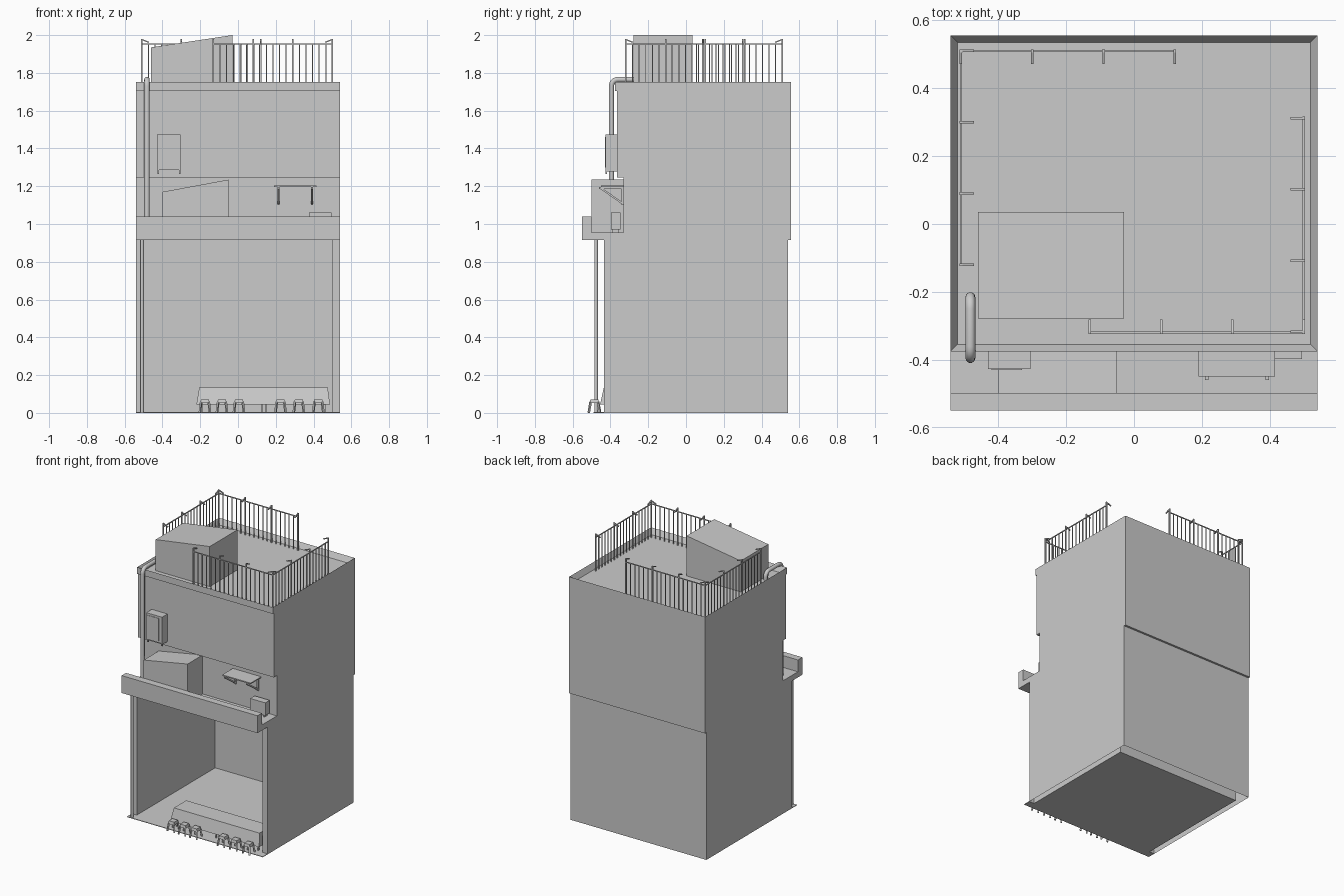
import bpy, bmesh, math
from mathutils import Vector, Matrix

if "Cube" in bpy.data.objects:
    bpy.data.objects.remove(bpy.data.objects["Cube"])


def finish(bm, name, fix=True):
    if fix:
        bmesh.ops.recalc_face_normals(bm, faces=bm.faces)
    me = bpy.data.meshes.new(name)
    bm.to_mesh(me)
    bm.free()
    ob = bpy.data.objects.new(name, me)
    bpy.context.collection.objects.link(ob)
    return ob


def add_box(bm, x0, x1, y0, y1, z0, z1):
    m = Matrix.Translation(((x0 + x1) / 2, (y0 + y1) / 2, (z0 + z1) / 2)) @ \
        Matrix.Diagonal((x1 - x0, y1 - y0, z1 - z0, 1))
    return bmesh.ops.create_cube(bm, size=1, matrix=m)["verts"]


def add_bar(bm, p, q, w):
    # square bar between two points
    p, q = Vector(p), Vector(q)
    d = q - p
    m = Matrix.Translation((p + q) / 2) @ d.to_track_quat('Z', 'Y').to_matrix().to_4x4() @ \
        Matrix.Diagonal((w, w, d.length, 1))
    bmesh.ops.create_cube(bm, size=1, matrix=m)


def add_prism(bm, pts, offset):
    # closed profile pushed along an offset vector
    f = bm.faces.new([bm.verts.new(p) for p in pts])
    g = bmesh.ops.extrude_face_region(bm, geom=[f], use_keep_orig=True)["geom"]
    bmesh.ops.translate(bm, vec=offset, verts=[v for v in g if isinstance(v, bmesh.types.BMVert)])


def add_frustum(bm, bottom, top, z0, z1):
    # tapered box, rectangles given as x0, x1, y0, y1
    vs = add_box(bm, 0, 1, 0, 1, z0, z1)
    for v in vs:
        r = top if v.co.z > (z0 + z1) / 2 else bottom
        v.co.x = r[1] if v.co.x > 0.5 else r[0]
        v.co.y = r[3] if v.co.y > 0.5 else r[2]


def pipe(name, pts, r):
    cu = bpy.data.curves.new(name, 'CURVE')
    cu.dimensions = '3D'
    cu.bevel_depth, cu.bevel_resolution, cu.use_fill_caps = r, 3, True
    sp = cu.splines.new('POLY')
    sp.points.add(len(pts) - 1)
    for s, p in zip(sp.points, pts):
        s.co = (*p, 1)
    ob = bpy.data.objects.new(name, cu)
    bpy.context.collection.objects.link(ob)


# ground floor walls: U-shaped plan, open front and hollow underside
bm = bmesh.new()
plan = [(-.54, -.435), (-.50, -.435), (-.50, .455), (.50, .455), (.50, -.435),
        (.54, -.435), (.54, .54), (-.54, .54)]
add_prism(bm, [(x, y, 0) for x, y in plan], (0, 0, .915))
bmesh.ops.recalc_face_normals(bm, faces=bm.faces)
bmesh.ops.delete(bm, geom=[f for f in bm.faces if f.calc_center_median().z < .01], context='FACES_ONLY')
finish(bm, "ground_floor_walls", False)

# shop floor with front lip
bm = bmesh.new()
add_box(bm, -.50, .50, -.435, .455, 0, .004)
add_box(bm, -.54, .54, -.49, -.435, 0, .004)
finish(bm, "shop_floor")

# upper storey with recess, balcony channel, roof ledge and sunken roof
bm = bmesh.new()
side = [(.555, .915), (.555, 1.752), (-.375, 1.752), (-.375, 1.705), (-.365, 1.705),
        (-.365, 1.245), (-.33, 1.245), (-.33, .955), (-.50, .955), (-.50, 1.04),
        (-.55, 1.04), (-.55, .915)]
add_prism(bm, [(-.54, y, z) for y, z in side], (1.08, 0, 0))
bmesh.ops.recalc_face_normals(bm, faces=bm.faces)
roof = max(bm.faces, key=lambda f: f.calc_center_median().z)
bmesh.ops.inset_region(bm, faces=[roof], thickness=.028)
bmesh.ops.translate(bm, vec=(0, 0, -.04), verts=roof.verts)
finish(bm, "upper_storey")

# sloped-top boxes: roof stair housing and balcony enclosure
for name, x0, x1, y0, y1, z0, zl, zr in (
        ("roof_stair_housing", -.46, -.03, -.278, .035, 1.712, 1.935, 2.0),
        ("balcony_enclosure", -.40, -.05, -.50, -.33, .955, 1.17, 1.235)):
    bm = bmesh.new()
    add_prism(bm, [(x0, y0, z0), (x1, y0, z0), (x1, y0, zr), (x0, y0, zl)], (0, y1 - y0, 0))
    finish(bm, name)

# roof railings: three bays each, posts with tips bent inwards
railings = (("back_railing", (-.51, .51), (.12, .51), (0, -1)),
            ("left_railing", (-.51, -.12), (-.51, .51), (1, 0)),
            ("right_railing", (.50, -.318), (.50, .312), (-1, 0)),
            ("front_railing", (-.13, -.32), (.50, -.32), (0, 1)))
for name, a, b, inward in railings:
    bm = bmesh.new()
    a, b, n = Vector((*a, 0)), Vector((*b, 0)), Vector((*inward, 0))
    up = Vector((0, 0, 1))
    add_bar(bm, a + up * 1.953, b + up * 1.953, .006)
    for i in range(19):
        p = a.lerp(b, i / 18)
        if i % 6:
            add_bar(bm, p + up * 1.712, p + up * 1.953, .005)
        else:
            add_bar(bm, p + up * 1.712, p + up * 1.98, .008)
            add_bar(bm, p + up * 1.977, p + n * .038 + up * 1.962, .007)
    finish(bm, name)

# drain pipes
pipe("lower_drain_pipe", [(-.508, -.476, 0), (-.508, -.476, .915)], .010)
path, r, x = [(-.482, -.395, .955)], .035, -.482
for cy, start in ((-.395 + r, 180), (-.215 - r, 90)):
    for k in range(7):
        t = math.radians(start - 15 * k)
        path.append((x, cy + r * math.cos(t), 1.765 - r + r * math.sin(t)))
path.append((x, -.215, 1.712))
pipe("upper_drain_pipe", path, .0145)

# wall-hung cabinet with brackets and a front panel
bm = bmesh.new()
add_box(bm, -.43, -.305, -.427, -.365, 1.285, 1.475)
add_box(bm, -.42, -.33, -.43, -.427, 1.30, 1.46)
for x in (-.425, -.313):
    add_box(bm, x, x + .008, -.425, -.365, 1.277, 1.285)
    add_box(bm, x, x + .008, -.425, -.417, 1.265, 1.277)
finish(bm, "wall_cabinet")

# canopy with triangular braces
bm = bmesh.new()
add_box(bm, .19, .415, -.45, -.33, 1.195, 1.203)
for x in (.208, .386):
    add_bar(bm, (x + .006, -.455, 1.192), (x + .006, -.333, 1.107), .010)
    add_bar(bm, (x + .006, -.46, 1.191), (x + .006, -.333, 1.191), .010)
    add_bar(bm, (x + .006, -.336, 1.10), (x + .006, -.336, 1.195), .010)
finish(bm, "canopy")

# small balcony unit
bm = bmesh.new()
add_box(bm, .375, .495, -.397, -.347, .97, 1.062)
for x in (.385, .475):
    add_box(bm, x, x + .01, -.39, -.355, .955, .97)
finish(bm, "balcony_unit")

# long table: flared cloth, open underneath, on thin legs
bm = bmesh.new()
add_frustum(bm, (-.22, .487, -.455, -.275), (-.205, .475, -.435, -.295), .045, .135)
bmesh.ops.delete(bm, geom=[f for f in bm.faces if f.calc_center_median().z < .05], context='FACES_ONLY')
finish(bm, "table_cloth", False)
bm = bmesh.new()
for x in (-.19, .125, .15, .46):
    for y in (-.425, -.305):
        add_box(bm, x - .004, x + .004, y - .004, y + .004, .004, .13)
finish(bm, "table_legs")

# row of stools with splayed legs
for i, x in enumerate((-.175, -.085, .005, .225, .322, .425)):
    bm = bmesh.new()
    y = -.485
    add_frustum(bm, (x - .025, x + .025, y - .025, y + .025), (x - .021, x + .021, y - .021, y + .021), .052, .072)
    for sx in (-1, 1):
        for sy in (-1, 1):
            add_bar(bm, (x + sx * .027, y + sy * .030, 0), (x + sx * .020, y + sy * .020, .058), .010)
    for v in bm.verts:
        v.co.z = max(v.co.z, 0)
    finish(bm, "stool_%d" % (i + 1))
